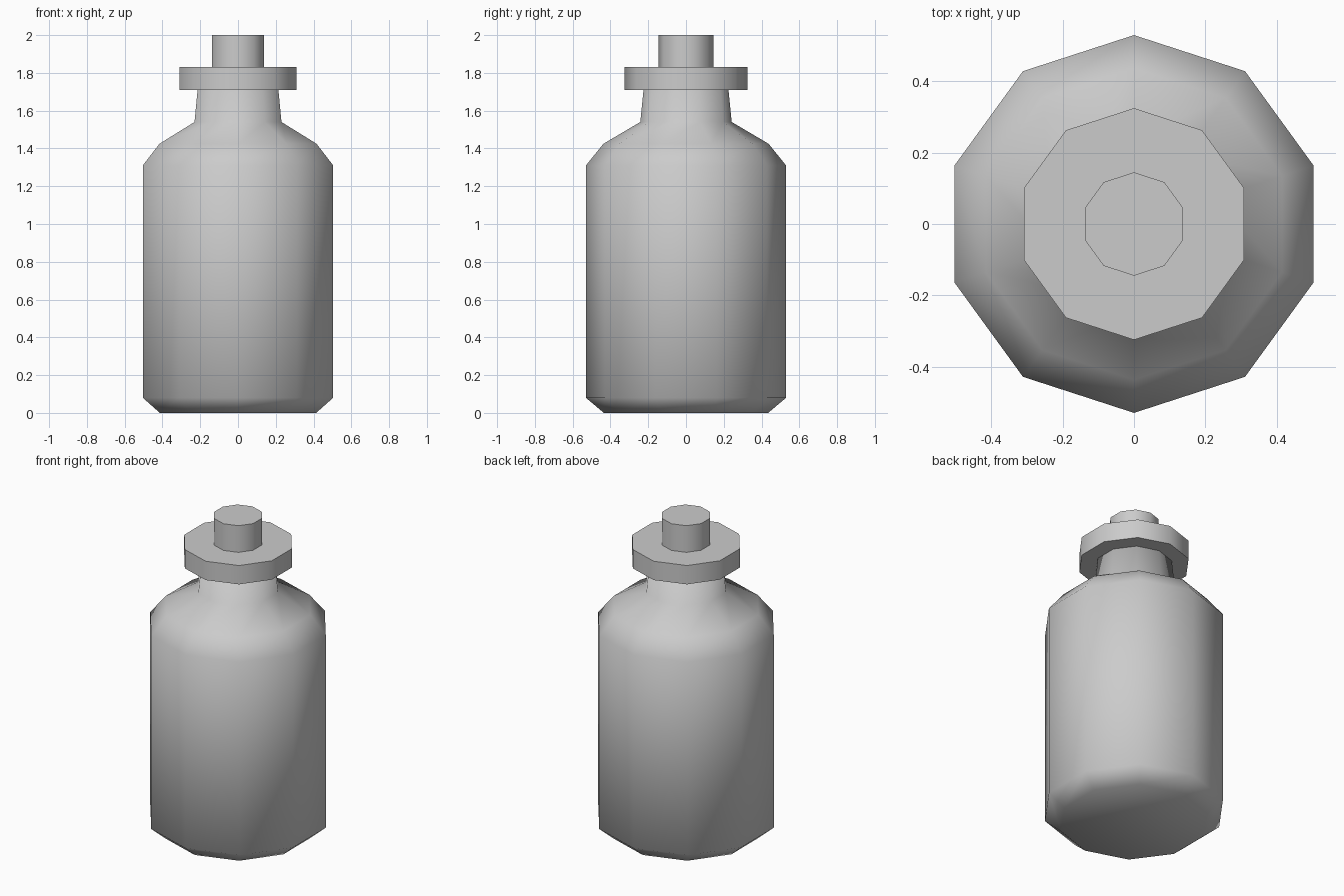
import bpy
import bmesh
import math

SIDES = 10

cube = bpy.data.objects.get("Cube")
if cube:
    bpy.data.objects.remove(cube, do_unlink=True)

# One plain grey for the whole bottle
grey = bpy.data.materials.new("plain grey")
grey.use_nodes = True
colour = (0.6, 0.6, 0.6, 1.0)
grey.diffuse_color = colour
grey.node_tree.nodes["Principled BSDF"].inputs["Base Color"].default_value = colour


def lathe(name, profile, flat_caps):
    """Ten-sided closed solid from (radius, height) rings, corners facing front and back."""
    bm = bmesh.new()
    rings = []
    for radius, z in profile:
        ring = []
        for i in range(SIDES):
            a = math.pi / 2 + math.tau * i / SIDES
            ring.append(bm.verts.new((radius * math.cos(a), radius * math.sin(a), z)))
        rings.append(ring)
    for low, high in zip(rings, rings[1:]):
        for i in range(SIDES):
            j = (i + 1) % SIDES
            bm.faces.new((low[i], low[j], high[j], high[i])).smooth = True
    for cap in (rings[0][::-1], rings[-1]):
        bm.faces.new(cap).smooth = not flat_caps
        if flat_caps:
            for i in range(SIDES):
                bm.edges.get((cap[i - 1], cap[i])).smooth = False
    mesh = bpy.data.meshes.new(name)
    bm.to_mesh(mesh)
    bm.free()
    mesh.materials.append(grey)
    obj = bpy.data.objects.new(name, mesh)
    bpy.context.collection.objects.link(obj)
    return obj


# Body with chamfered base, sloped shoulder and tapering neck
lathe("bottle_body", [(0.435, 0), (0.53, 0.08), (0.53, 1.31), (0.437, 1.425),
                      (0.242, 1.54), (0.225, 1.71)], False)

# Wide collar and the stopper above it
lathe("neck_collar", [(0.325, 1.71), (0.325, 1.83)], True)
lathe("stopper", [(0.145, 1.83), (0.145, 2.0)], True)
